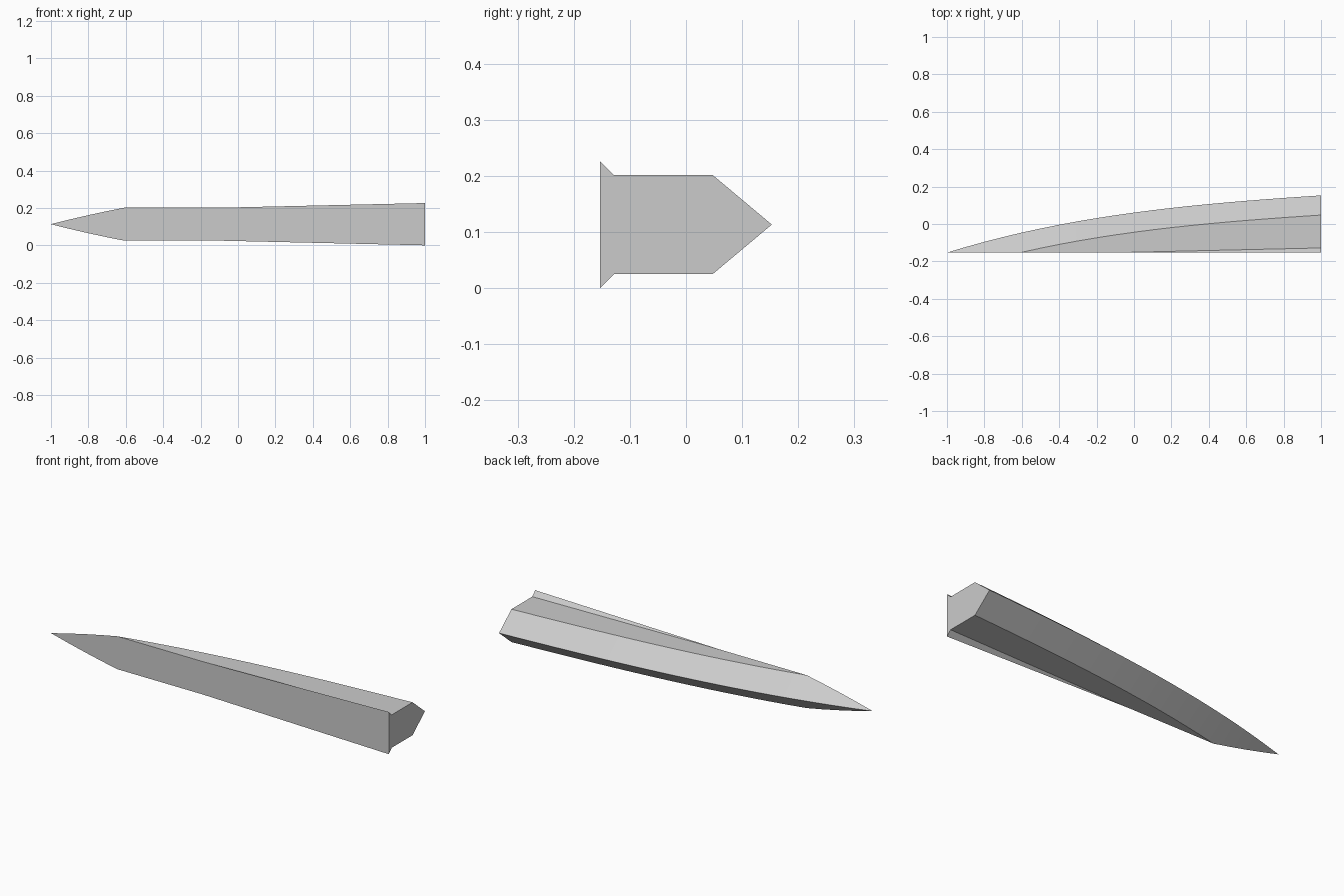
import bpy
import bmesh
import math

default = bpy.data.objects.get("Cube")
if default:
    bpy.data.objects.remove(default, do_unlink=True)

MID_Z = 0.113        # height of the ridge line
FRONT_Y = -0.153     # flat front plane
HALF = 0.088         # half height of the body
BEVEL = 0.105        # depth of the sloped edge
SHOULDER_T = 0.196   # where the tip reaches full height
LIP_T = 0.45         # where the flared lip begins
STEPS = 20


def depth(t):
    """Body depth along the length, from the tip (0) to the butt (1)."""
    return t * (0.6204 - 0.4553 * t + 0.1408 * t * t)


def section(t):
    """Cross-section: flared lip, flat sides and a pointed back ridge."""
    d = depth(t)
    half = HALF * min(1, d / BEVEL) if t < SHOULDER_T else HALF
    shoulder = max(0, d - BEVEL) if t > SHOULDER_T else 0
    lip = 0.025 * max(0, (t - LIP_T) / (1 - LIP_T))
    upper = [(0, half + lip), (lip, half), (shoulder, half)]
    outline = upper + [(d, 0)] + [(y, -z) for y, z in reversed(upper)]
    return [(2 * t - 1, FRONT_Y + y, MID_Z + z) for y, z in outline]


# Blade: sections lofted from the pointed tip to the butt
stations = sorted({i / STEPS for i in range(STEPS + 1)} | {SHOULDER_T} - {0.2})
stations.remove(0.2)
bm = bmesh.new()
rings = [[bm.verts.new(p) for p in section(t)] for t in stations]
for a, b in zip(rings, rings[1:]):
    for i in range(len(a)):
        j = (i + 1) % len(a)
        bm.faces.new((a[i], a[j], b[j], b[i]))
bm.faces.new(rings[-1])
bmesh.ops.remove_doubles(bm, verts=bm.verts, dist=0.0001)
bmesh.ops.dissolve_degenerate(bm, edges=bm.edges, dist=0.0001)
bmesh.ops.recalc_face_normals(bm, faces=bm.faces)

mesh = bpy.data.meshes.new("blade")
bm.to_mesh(mesh)
bm.free()
blade = bpy.data.objects.new("blade", mesh)
bpy.context.collection.objects.link(blade)

# Plain grey finish
grey = bpy.data.materials.new("light_grey")
grey.use_nodes = True
colour = (0.6, 0.6, 0.6, 1)
grey.diffuse_color = colour
grey.node_tree.nodes["Principled BSDF"].inputs["Base Color"].default_value = colour
mesh.materials.append(grey)

# Smooth along the curve, crisp at the ridges
bpy.ops.object.select_all(action="DESELECT")
blade.select_set(True)
bpy.context.view_layer.objects.active = blade
bpy.ops.object.shade_smooth_by_angle(angle=math.radians(20))
